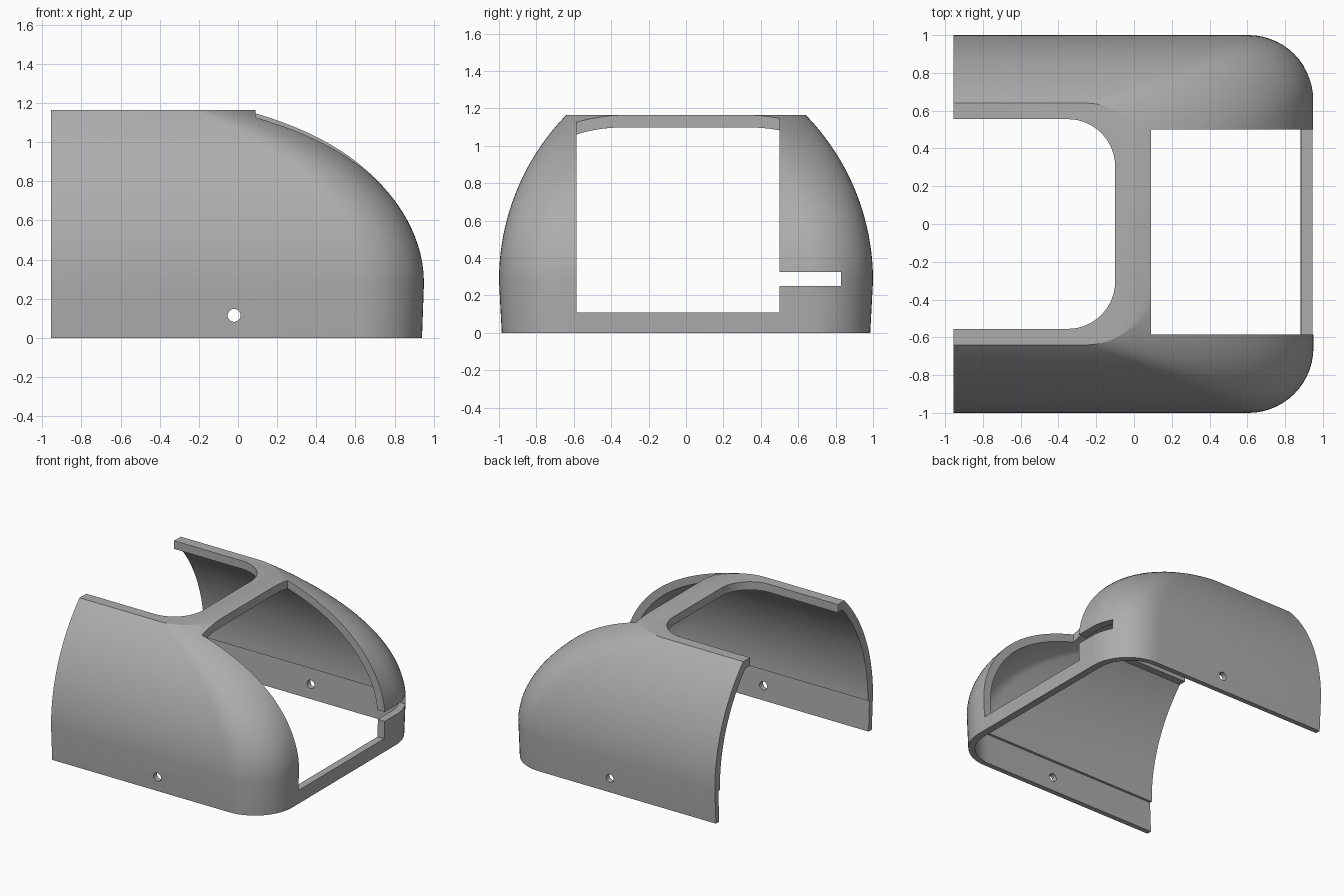
import bpy, bmesh
from math import sin, cos, pi, sqrt
from mathutils import Matrix

if "Cube" in bpy.data.objects:
    bpy.data.objects.remove(bpy.data.objects["Cube"], do_unlink=True)

BACK, WAIST, TOP = -0.955, 0.28, 1.165


def make_object(name, bm):
    bmesh.ops.recalc_face_normals(bm, faces=bm.faces)
    mesh = bpy.data.meshes.new(name)
    bm.to_mesh(mesh)
    bm.free()
    obj = bpy.data.objects.new(name, mesh)
    bpy.context.collection.objects.link(obj)
    return obj


def loft(name, rings, back, steps=14):
    """Stack outlines with rounded front corners: (z, half width, front x, radius)."""
    bm = bmesh.new()
    loops = []
    for z, half, front, r in rings:
        arc = [(front - r + r * sin(pi / 2 * i / steps),
                half - r + r * cos(pi / 2 * i / steps)) for i in range(steps + 1)]
        pts = [(back, half)] + arc + [(x, -y) for x, y in reversed(arc)] + [(back, -half)]
        loops.append([bm.verts.new((x, y, z)) for x, y in pts])
    for a, b in zip(loops, loops[1:]):
        n = len(a)
        for i in range(n):
            bm.faces.new((a[i], a[(i + 1) % n], b[(i + 1) % n], b[i]))
    bm.faces.new(loops[0])
    bm.faces.new(loops[-1])
    return make_object(name, bm)


def dome_ring(z, t):
    """Outline of the dome at height z, moved inwards by t."""
    d = max(z - WAIST, 0)
    arc, a, b = 1.268 - t, 1.604 - t, 1.0 - t
    half = 1 - 1.268 + sqrt(arc * arc - d * d)
    front = 0.95 - 1.604 + a * sqrt(1 - (d / b) ** 2)
    return (z, half, front, 0.345 - t)


def dome_rings(top, t, count=26):
    return [dome_ring(WAIST + (top - WAIST) * (1 - (1 - i / count) ** 1.5), t)
            for i in range(count + 1)]


def box(name, x, y, z):
    bm = bmesh.new()
    bmesh.ops.create_cube(bm, size=1)
    for v in bm.verts:
        v.co = [lo + (hi - lo) * (c + 0.5) for c, (lo, hi) in zip(v.co, (x, y, z))]
    return make_object(name, bm)


def cylinder(name, x, z, radius):
    bm = bmesh.new()
    bmesh.ops.create_cone(bm, cap_ends=True, segments=24, radius1=radius, radius2=radius,
                          depth=3, matrix=Matrix.Translation((x, 0, z)) @ Matrix.Rotation(pi / 2, 4, "X"))
    return make_object(name, bm)


# Outer body: slightly tapered skirt below the waist, dome above
shell = loft("hood_shell", [(0, 0.985, 0.94, 0.33)] + dome_rings(TOP, 0), BACK)

# Cavity, skirt recess, rear roof opening, front window, slot and pin holes
wall = 0.065
cutters = [
    loft("cavity_cutter", [dome_ring(0.1, wall)] + dome_rings(1.10, wall), -1.3),
    loft("skirt_recess_cutter", [(-0.1, 0.94, 0.88, 0.28), (0.25, 0.955, 0.888, 0.28)], -1.4),
    loft("roof_opening_cutter", [(0.9, 0.555, -0.1, 0.25), (1.4, 0.555, -0.1, 0.25)], -1.5),
    box("window_cutter", (0.09, 1.3), (-0.585, 0.5), (0.11, 1.5)),
    box("slot_cutter", (0.5, 1.4), (0.4, 0.83), (0.25, 0.325)),
    cylinder("pin_hole_cutter", -0.02, 0.115, 0.033),
]
bpy.context.view_layer.objects.active = shell
for cutter in cutters:
    cutter.hide_render = True
    mod = shell.modifiers.new(cutter.name, "BOOLEAN")
    mod.operation = "DIFFERENCE"
    mod.solver = "EXACT"
    mod.object = cutter
    bpy.ops.object.modifier_apply(modifier=mod.name)
for cutter in cutters:
    bpy.data.objects.remove(cutter, do_unlink=True)

# Plain grey finish
grey = bpy.data.materials.new("plain grey")
grey.use_nodes = True
colour = (0.42, 0.42, 0.42, 1)
grey.diffuse_color = colour
grey.node_tree.nodes["Principled BSDF"].inputs["Base Color"].default_value = colour
shell.data.materials.clear()
shell.data.materials.append(grey)
for face in shell.data.polygons:
    face.material_index = 0

# Smooth curves with crisp cut edges
bpy.ops.object.select_all(action="DESELECT")
shell.select_set(True)
bpy.ops.object.shade_smooth_by_angle(angle=pi / 9)
